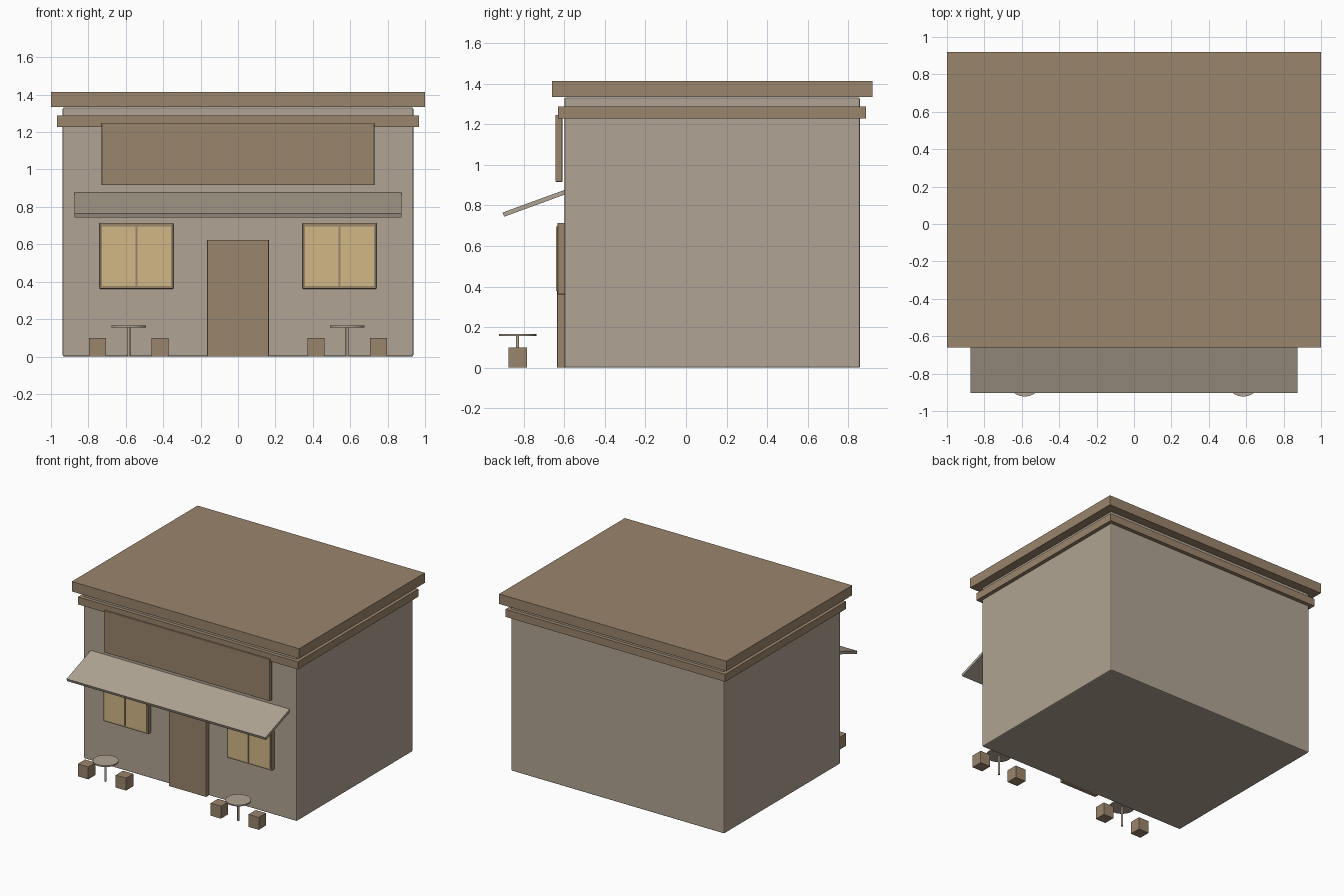
import bpy, math
from mathutils import Vector

if "Cube" in bpy.data.objects:
    bpy.data.objects.remove(bpy.data.objects["Cube"])


def srgb(r, g, b):
    return tuple(((c / 255 + 0.055) / 1.055) ** 2.4 for c in (r, g, b)) + (1.0,)


def material(name, rgb):
    m = bpy.data.materials.new(name)
    m.diffuse_color = srgb(*rgb)
    m.use_nodes = True
    m.node_tree.nodes["Principled BSDF"].inputs["Base Color"].default_value = m.diffuse_color
    return m


STONE = material("stone grey", (176, 164, 147))
WOOD = material("wood brown", (154, 133, 108))
GLASS = material("warm glass", (209, 183, 134))


def box(name, x, y, z, mat, bevel=0.0):
    """Box given as (min, max) ranges along each axis."""
    bpy.ops.mesh.primitive_cube_add(size=1, location=[sum(r) / 2 for r in (x, y, z)])
    ob = bpy.context.object
    ob.name = name
    ob.scale = [r[1] - r[0] for r in (x, y, z)]
    bpy.ops.object.transform_apply(location=False, rotation=False, scale=True)
    ob.data.materials.append(mat)
    if bevel:
        mod = ob.modifiers.new("soft edges", "BEVEL")
        mod.width = bevel
        mod.segments = 2
    return ob


def disc(name, x, y, z, radius, sides, mat):
    bpy.ops.mesh.primitive_cylinder_add(vertices=sides, radius=radius, depth=z[1] - z[0],
                                        location=(x, y, sum(z) / 2))
    ob = bpy.context.object
    ob.name = name
    ob.data.materials.append(mat)
    bpy.ops.object.shade_smooth_by_angle(angle=math.radians(40))


# Building shell, cornice band and flat roof
box("walls", (-0.937, 0.937), (-0.6, 0.858), (0, 1.332), STONE, 0.008)
box("cornice", (-0.967, 0.967), (-0.63, 0.888), (1.228, 1.288), WOOD)
box("roof", (-1, 1), (-0.66, 0.92), (1.334, 1.413), WOOD)

# Blank sign board and door
box("sign_board", (-0.729, 0.729), (-0.643, -0.61), (0.916, 1.247), WOOD, 0.003)
box("door", (-0.165, 0.165), (-0.635, -0.59), (0, 0.624), WOOD, 0.003)

# Sloping awning: a slab swept across the front
top_out, top_in = Vector((-0.904, 0.765)), Vector((-0.57, 0.887))
along = (top_in - top_out).normalized()
drop = Vector((along.y, -along.x)) * 0.022
profile = [top_out, top_in, top_in + drop, top_out + drop]
verts = [(x, p.x, p.y) for x in (-0.875, 0.875) for p in profile]
faces = [(3, 2, 1, 0), (4, 5, 6, 7)]
faces += [(i, (i + 1) % 4, (i + 1) % 4 + 4, i + 4) for i in range(4)]
mesh = bpy.data.meshes.new("awning")
mesh.from_pydata(verts, [], faces)
mesh.materials.append(STONE)
bpy.context.collection.objects.link(bpy.data.objects.new("awning", mesh))

for side, label in ((-1, "left"), (1, "right")):
    # Window frame with two thin panes
    wx = side * 0.543
    box(f"window_frame_{label}", (wx - 0.197, wx + 0.197), (-0.633, -0.59), (0.362, 0.714), WOOD, 0.003)
    for k in (-1, 1):
        px = wx + k * 0.095
        box(f"window_pane_{label}_{k}", (px - 0.0895, px + 0.0895), (-0.64, -0.6325), (0.378, 0.696), GLASS)

    # Round table with a stool on each side
    tx, ty = side * 0.584, -0.83
    disc(f"table_top_{label}", tx, ty, (0.156, 0.167), 0.093, 24, STONE)
    disc(f"table_leg_{label}", tx, ty, (0, 0.158), 0.008, 12, STONE)
    for k in (-1, 1):
        sx = tx + k * 0.1665
        box(f"stool_{label}_{k}", (sx - 0.046, sx + 0.046), (ty - 0.046, ty + 0.046), (0, 0.1), WOOD, 0.002)
